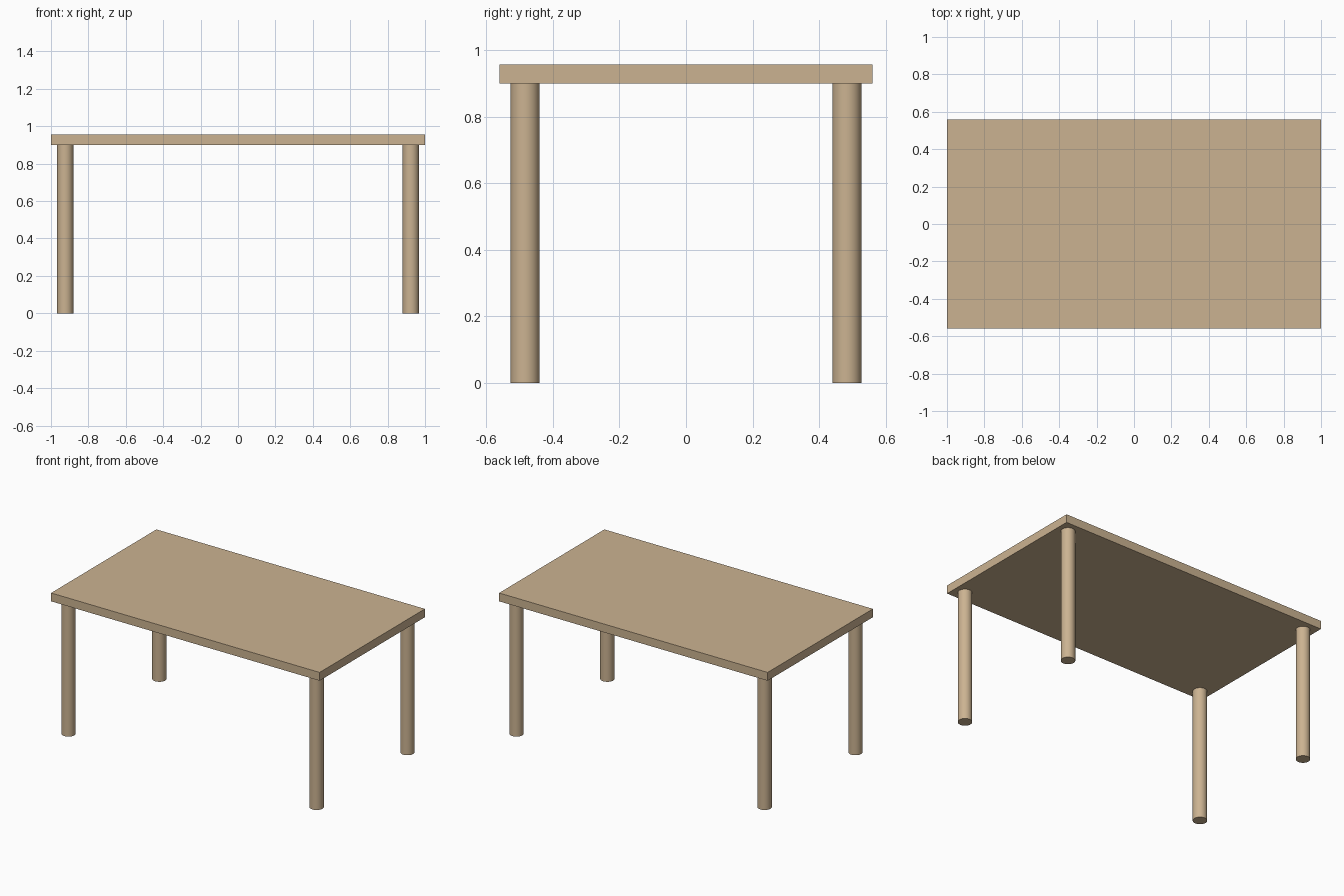
import bpy
import math

if "Cube" in bpy.data.objects:
    bpy.data.objects.remove(bpy.data.objects["Cube"])

WIDTH, DEPTH = 2.0, 1.12
LEG_HEIGHT, TOP_THICKNESS = 0.90, 0.056
LEG_RADIUS, LEG_X, LEG_Y = 0.0435, 0.924, 0.483

wood = bpy.data.materials.new("light_wood")
wood.diffuse_color = (0.60, 0.45, 0.285, 1.0)
wood.use_nodes = True
wood.node_tree.nodes["Principled BSDF"].inputs["Base Color"].default_value = wood.diffuse_color


# Rectangular table top
bpy.ops.mesh.primitive_cube_add(size=1, location=(0, 0, LEG_HEIGHT + TOP_THICKNESS / 2))
top = bpy.context.object
top.name = "table_top"
top.scale = (WIDTH, DEPTH, TOP_THICKNESS)
bpy.ops.object.transform_apply(location=False, rotation=False, scale=True)
top.data.materials.append(wood)


# Round leg under each corner
def add_leg(name, x, y):
    bpy.ops.mesh.primitive_cylinder_add(vertices=48, radius=LEG_RADIUS, depth=LEG_HEIGHT,
                                        location=(x, y, LEG_HEIGHT / 2))
    leg = bpy.context.object
    leg.name = name
    leg.data.materials.append(wood)
    bpy.ops.object.shade_smooth_by_angle(angle=math.radians(30))


for depth_name, sy in (("front", -1), ("back", 1)):
    for side_name, sx in (("left", -1), ("right", 1)):
        add_leg(f"{depth_name}_{side_name}_leg", sx * LEG_X, sy * LEG_Y)
